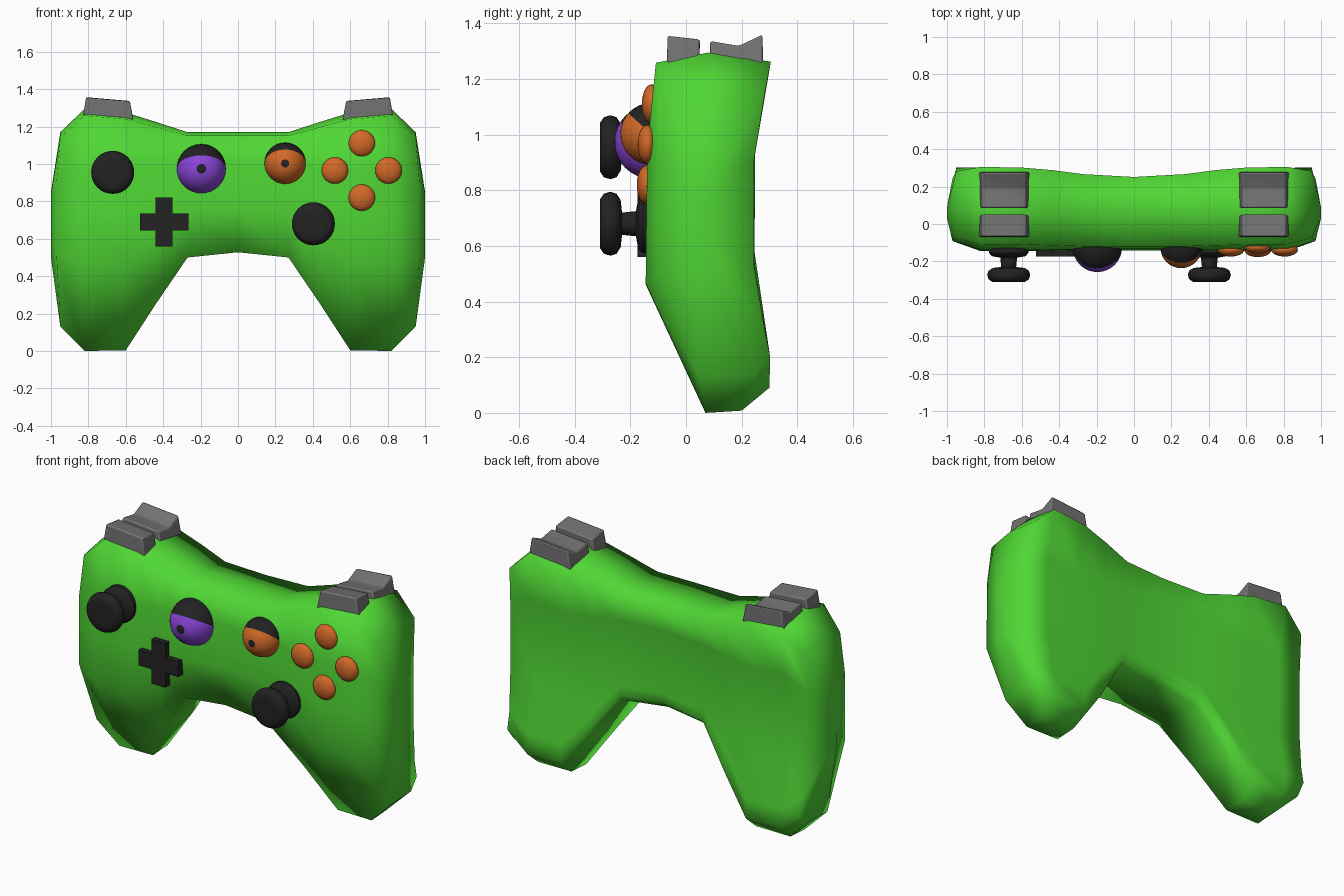
import bpy, bmesh, math
from mathutils import Vector, Matrix

if "Cube" in bpy.data.objects:
    bpy.data.objects.remove(bpy.data.objects["Cube"])


def mat(name, r, g, b):
    m = bpy.data.materials.new(name)
    m.diffuse_color = (r, g, b, 1)
    m.use_nodes = True
    m.node_tree.nodes["Principled BSDF"].inputs["Base Color"].default_value = m.diffuse_color
    return m


GREEN = mat("green", 0.08, 0.68, 0.035)
BLACK = mat("black", 0.016, 0.016, 0.016)
GREY = mat("grey", 0.17, 0.17, 0.17)
ORANGE = mat("orange", 0.64, 0.14, 0.02)
PURPLE = mat("purple", 0.26, 0.06, 0.70)


def finish(bm, name, mats, angle=None, smooth=True):
    bmesh.ops.recalc_face_normals(bm, faces=bm.faces[:])
    for f in bm.faces:
        f.smooth = smooth
    me = bpy.data.meshes.new(name)
    bm.to_mesh(me)
    bm.free()
    for m in mats:
        me.materials.append(m)
    ob = bpy.data.objects.new(name, me)
    bpy.context.collection.objects.link(ob)
    if angle:
        bpy.ops.object.select_all(action='DESELECT')
        ob.select_set(True)
        bpy.context.view_layer.objects.active = ob
        bpy.ops.object.shade_smooth_by_angle(angle=math.radians(angle))
    return ob


def interp(pts, z):
    for (z0, y0), (z1, y1) in zip(pts, pts[1:]):
        if z <= z1:
            return y0 + (y1 - y0) * max(0, z - z0) / (z1 - z0)
    return pts[-1][1]


# side profile of the body: depth of the front and back by height
FRONT = [(0, 0.07), (0.46, -0.145), (0.95, -0.14), (1.26, -0.108)]
BACK = [(0, 0.2), (0.09, 0.30), (0.2, 0.303), (0.49, 0.245), (0.95, 0.245), (1.26, 0.305)]


def body_ring(x, zt, zb, sf, sb, shift, bulge):
    h = zt - zb
    ring = []
    soft = 1 if zb > 0.1 else 0
    for t in (0.972, 0.75, 0.56, 0.36):
        z = zb + t * h
        ring.append((x + (bulge if t < 0.9 else 0), interp(FRONT, z), z))
    ring.append((x, interp(FRONT, zb) + 0.03 * soft, zb))
    ring.append((x, interp(BACK, zb) - 0.05 * soft - shift, zb + 0.008))
    for t in (0.07, 0.16, 0.38, 0.75, 0.975):
        z = zb + t * h
        ring.append((x + (bulge if 0.3 < t < 0.9 else 0), interp(BACK, z) - shift, z))
    ring.append((x, 0.08, zt))
    return [(px, 0.06 + (y - 0.06) * (sf if y < 0.06 else sb), z) for px, y, z in ring]


# body: lofted across its width, mirrored
half = [(0, 1.17, 0.528, 1, 1, 0.033, 0), (0.27, 1.17, 0.50, 1, 1, 0.018, 0),
        (0.44, 1.225, 0.25, 1, 1, 0.005, 0), (0.60, 1.275, 0.004, 1, 1, 0, 0),
        (0.82, 1.295, 0.0, 1, 1, 0, 0), (0.95, 1.17, 0.13, 0.74, 1, 0, 0.02),
        (1.0, 0.85, 0.5, 0.15, 0.15, 0, 0)]
rings = [body_ring(*c) for c in half]
rings = [[(-x, y, z) for x, y, z in r] for r in rings[:0:-1]] + rings
bm = bmesh.new()
vr = [[bm.verts.new(p) for p in r] for r in rings]
n = len(vr[0])
for a, b in zip(vr, vr[1:]):
    for i in range(n):
        bm.faces.new((a[i], a[(i + 1) % n], b[(i + 1) % n], b[i]))
bm.faces.new(vr[0])
bm.faces.new(vr[-1])
finish(bm, "body", [GREEN])


# thumb sticks: turned profile (radius, depth)
def lathe(name, cx, cz, prof, m, seg=32):
    bm = bmesh.new()
    loops = [[bm.verts.new((cx + r * math.cos(2 * math.pi * i / seg), y,
                            cz + r * math.sin(2 * math.pi * i / seg))) for i in range(seg)]
             for r, y in prof]
    for a, b in zip(loops, loops[1:]):
        for i in range(seg):
            bm.faces.new((a[i], a[(i + 1) % seg], b[(i + 1) % seg], b[i]))
    bm.faces.new(loops[0])
    bm.faces.new(loops[-1])
    finish(bm, name, [m], 40)


STICK = [(0.105, -0.10), (0.105, -0.155), (0.09, -0.172), (0.045, -0.18), (0.04, -0.23),
         (0.085, -0.235), (0.108, -0.25), (0.115, -0.272), (0.108, -0.295), (0.088, -0.309),
         (0.06, -0.309)]
lathe("left_stick", -0.67, 0.955, STICK, BLACK)
lathe("right_stick", 0.403, 0.68, STICK, BLACK)

# direction pad: extruded cross
w, l = 0.045, 0.13
cross = [(-w, -l), (w, -l), (w, -w), (l, -w), (l, w), (w, w),
         (w, l), (-w, l), (-w, w), (-l, w), (-l, -w), (-w, -w)]
bm = bmesh.new()
face = bm.faces.new([bm.verts.new((-0.395 + x, -0.10, 0.69 + z)) for x, z in cross])
ext = bmesh.ops.extrude_face_region(bm, geom=[face])["geom"]
bmesh.ops.translate(bm, vec=(0, -0.075, 0), verts=[v for v in ext if isinstance(v, bmesh.types.BMVert)])
finish(bm, "direction_pad", [BLACK], smooth=False)


# eyes: spheres cut along a tilted plane for the eyelid, with a pupil at the pole
def eye(name, cx, cz, r, lid_angle, m):
    c = Vector((cx, -0.125, cz))
    bm = bmesh.new()
    bmesh.ops.create_uvsphere(bm, u_segments=32, v_segments=16, radius=r,
                              matrix=Matrix.Translation(c) @ Matrix.Rotation(math.pi / 2, 4, 'X'))
    a = math.radians(lid_angle)
    normal = Vector((0, math.sin(a), math.cos(a)))
    bmesh.ops.bisect_plane(bm, geom=bm.verts[:] + bm.edges[:] + bm.faces[:],
                           plane_co=c, plane_no=normal)
    for f in bm.faces:
        d = f.calc_center_median() - c
        pupil = d.y < 0 and math.hypot(d.x, d.z) < r * 0.19
        f.material_index = 1 if pupil or d.dot(normal) > 0 else 0
    finish(bm, name, [m, BLACK])


eye("left_eye", -0.196, 0.974, 0.132, 33, PURPLE)
eye("right_eye", 0.252, 1.003, 0.111, 42, ORANGE)

# face buttons: flattened domes
for name, x, z in (("top", 0.662, 1.11), ("left", 0.518, 0.965),
                   ("right", 0.805, 0.965), ("bottom", 0.662, 0.82)):
    bm = bmesh.new()
    bmesh.ops.create_uvsphere(bm, u_segments=24, v_segments=12, radius=0.071,
                              matrix=Matrix.Translation((x, interp(FRONT, z), z))
                              @ Matrix.Diagonal((1, 0.5, 1, 1))
                              @ Matrix.Rotation(math.pi / 2, 4, 'X'))
    finish(bm, name + "_face_button", [ORANGE])


# shoulder buttons: side profile (y, z) spanned across x, tapered and tilted
def shoulder(name, sign, prof):
    bm = bmesh.new()
    sides = []
    for inner in (True, False):
        row = []
        for y, z in prof:
            top = z > 1.3
            x = (0.578 if top else 0.553) if inner else (0.812 if top else 0.835)
            row.append(bm.verts.new((sign * x, y, z - (0.02 if inner else 0))))
        sides.append(row)
    k = len(prof)
    for i in range(k):
        j = (i + 1) % k
        bm.faces.new((sides[0][i], sides[0][j], sides[1][j], sides[1][i]))
    bm.faces.new(sides[0])
    bm.faces.new(sides[1])
    ob = finish(bm, name, [GREY], 35)
    bev = ob.modifiers.new("bevel", 'BEVEL')
    bev.width = 0.008
    bev.segments = 2


for side, s in (("left", -1), ("right", 1)):
    shoulder(side + "_bumper", s, [(-0.07, 1.22), (-0.066, 1.356), (0.05, 1.343), (0.045, 1.22)])
    shoulder(side + "_trigger", s, [(0.085, 1.22), (0.087, 1.337), (0.19, 1.32),
                                    (0.275, 1.36), (0.278, 1.22)])
